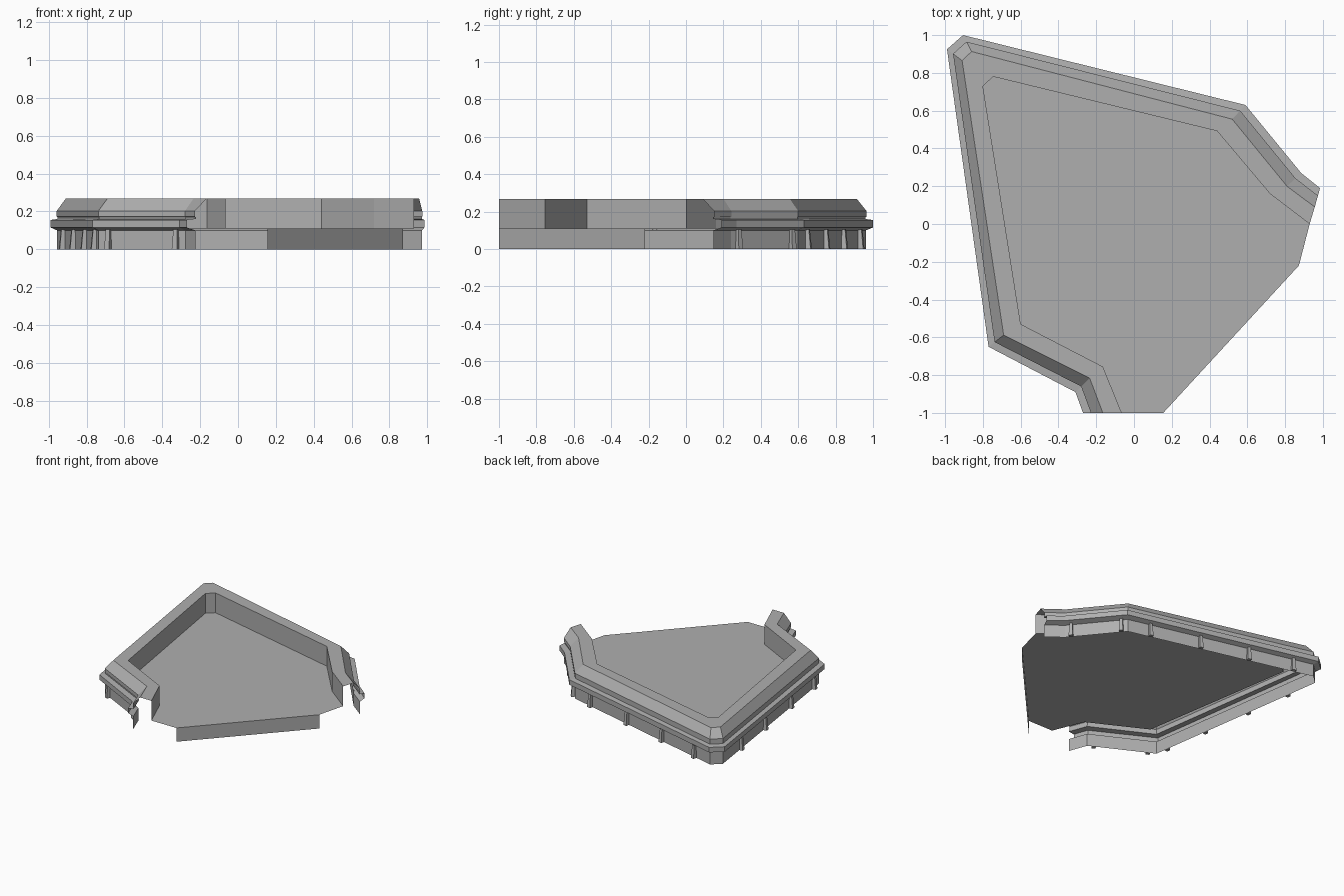
import bpy
from mathutils import Vector

if "Cube" in bpy.data.objects:
    bpy.data.objects.remove(bpy.data.objects["Cube"])

# Plan outlines of the open rim, from the front-left cut round to the right cut
OUTER = [(-.27, -1), (-.31, -.89), (-.77, -.65), (-.99, .925),
         (-.905, 1), (.59, .63), (.885, .27), (.985, .19)]
TOP = [(-.165, -1), (-.235, -.815), (-.69, -.588), (-.91, .865),
       (-.86, .913), (.52, .555), (.81, .2), (.957, .09)]
INNER = [(-.065, -1), (-.165, -.755), (-.6, -.53), (-.8, .73),
         (-.745, .78), (.44, .492), (.72, .16), (.93, 0)]
FLOOR_Z = .11
WALL_T = .42

# Dark grey material shared by all parts
GREY = bpy.data.materials.new("dark_grey")
GREY.diffuse_color = (.43, .43, .43, 1)
GREY.use_nodes = True
GREY.node_tree.nodes["Principled BSDF"].inputs["Base Color"].default_value = GREY.diffuse_color


def ring(t, z):
    """Outline between OUTER (0), TOP (1) and INNER (2) at height z."""
    a, b = (OUTER, TOP) if t <= 1 else (TOP, INNER)
    f = t if t <= 1 else t - 1
    return [Vector((*Vector(p).lerp(Vector(q), f), z)) for p, q in zip(a, b)]


def make(name, verts, faces):
    me = bpy.data.meshes.new(name)
    me.from_pydata([tuple(v) for v in verts], [], faces)
    me.materials.append(GREY)
    me.update()
    ob = bpy.data.objects.new(name, me)
    bpy.context.collection.objects.link(ob)
    return ob


def sweep(name, profile):
    """Skin a list of (outline position, height) rings as an open shell."""
    n = len(OUTER)
    verts = [v for t, z in profile for v in ring(t, z)]
    faces = [(r * n + i, (r + 1) * n + i, (r + 1) * n + i + 1, r * n + i + 1)
             for r in range(len(profile) - 1) for i in range(n - 1)]
    return make(name, verts, faces)


# Lower wall, stepped rim and inner wall
sweep("lower_wall", [(WALL_T, 0), (WALL_T, .1)])
sweep("rim", [(WALL_T, .1), (0, .115), (0, .155), (.45, .16), (.45, .17),
              (.4, .172), (.4, .203), (1, .268), (2, .268), (2, FLOOR_Z)])

# Sunken floor
floor = [(x, y, FLOOR_Z) for x, y in INNER] + [(.873, -.22, FLOOR_Z), (.155, -1, FLOOR_Z)]
make("floor", floor, [tuple(reversed(range(len(floor))))])

# Panel below the diagonal front edge
make("front_panel", [(.155, -1, 0), (.873, -.22, 0), (.873, -.22, FLOOR_Z), (.155, -1, FLOOR_Z)],
     [(0, 1, 2, 3)])

# Tapered brackets under the ledge: wall segment -> positions along it
BRACKETS = {1: (.1, .88), 2: (.06, .3, .57, .82), 4: (.11, .35, .61, .88), 5: (.1, .9)}
wall = ring(WALL_T, 0)
verts, faces = [], []
for seg, spots in BRACKETS.items():
    a, b = wall[seg], wall[seg + 1]
    along = (b - a).normalized()
    out = Vector((-along.y, along.x, 0))
    for s in spots:
        c, k = a.lerp(b, s), len(verts)
        for z, half, depth in ((0, .015, .028), (.104, .011, .018)):
            up = Vector((0, 0, z))
            verts += [c - along * half + up, c + along * half + up,
                      c + along * half + out * depth + up, c - along * half + out * depth + up]
        faces += [tuple(k + j for j in f) for f in
                  ((3, 2, 1, 0), (1, 2, 6, 5), (2, 3, 7, 6), (3, 0, 4, 7))]
# Face order is flipped so the brackets face outward
make("wall_brackets", verts, [f if i % 4 else f[::-1] for i, f in enumerate(faces)])
